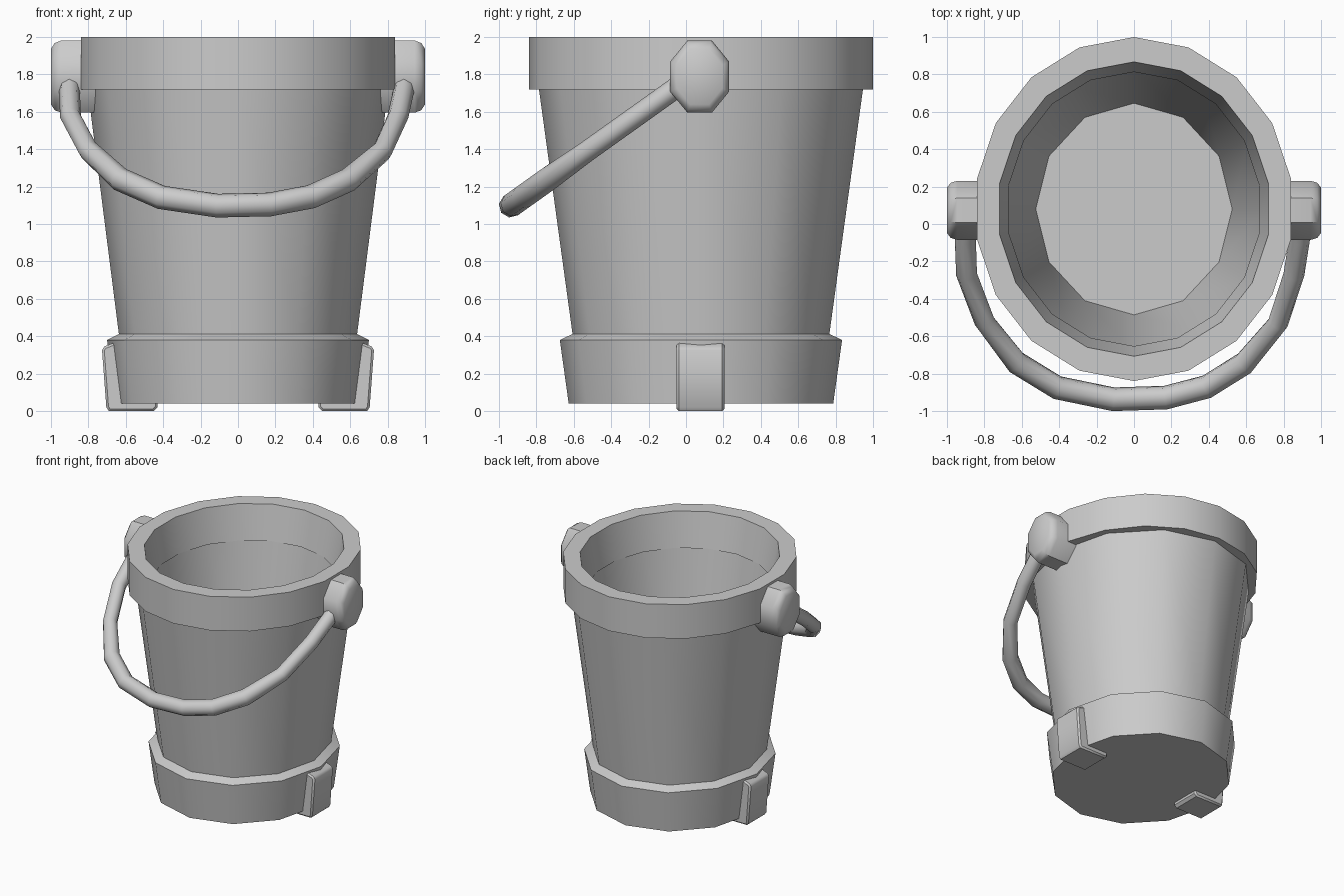
import bpy, bmesh
from math import sin, cos, pi, radians

if "Cube" in bpy.data.objects:
    bpy.data.objects.remove(bpy.data.objects["Cube"])

CY = 0.08          # bucket axis in y
OVAL = 1.078       # y radius / x radius


def finish(bm, name, angle=35):
    bmesh.ops.recalc_face_normals(bm, faces=bm.faces)
    me = bpy.data.meshes.new(name)
    bm.to_mesh(me)
    bm.free()
    ob = bpy.data.objects.new(name, me)
    bpy.context.collection.objects.link(ob)
    bpy.ops.object.select_all(action='DESELECT')
    ob.select_set(True)
    bpy.context.view_layer.objects.active = ob
    bpy.ops.object.shade_smooth_by_angle(angle=radians(angle))
    return ob


def skin(bm, rings, loop=False):
    """Join rings of points with quads; cap the ends unless looped."""
    vs = [[bm.verts.new(p) for p in r] for r in rings]
    n = len(vs[0])
    pairs = list(zip(vs, vs[1:])) + ([(vs[-1], vs[0])] if loop else [])
    for a, b in pairs:
        for i in range(n):
            j = (i + 1) % n
            bm.faces.new((a[i], a[j], b[j], b[i]))
    if not loop:
        bm.faces.new(vs[0])
        bm.faces.new(vs[-1])


def lathe(name, profile, n, loop=False):
    bm = bmesh.new()
    skin(bm, [[(r * sin(2 * pi * i / n), CY + OVAL * r * cos(2 * pi * i / n), z)
               for i in range(n)] for r, z in profile], loop)
    return finish(bm, name)


# Bucket wall with base band and inner floor
lathe("bucket_body", [(.656, .04), (.70, .38), (.637, .412), (.806, 1.74),
                      (.705, 1.74), (.525, .42)], 12)

# Thick rim ring
lathe("rim", [(.853, 1.72), (.853, 2.0), (.73, 2.0), (.68, 1.72)], 18, True)

for side, tag in ((-1, "left"), (1, "right")):
    # Octagonal handle knob, tapered at its outer end
    bm = bmesh.new()
    rings = []
    for x, s in ((.75, 1), (.945, 1), (.98, .93), (1.0, .77)):
        k = s / cos(pi / 8)
        rings.append([(side * x, .073 + .158 * k * cos(pi / 8 + i * pi / 4),
                       1.788 + .193 * k * sin(pi / 8 + i * pi / 4)) for i in range(8)])
    skin(bm, rings)
    finish(bm, "knob_" + tag, 40)

    # L-shaped foot clip wrapped under the base band
    prof = [(.43, .02), (.45, 0), (.69, 0), (.704, .02), (.727, .325),
            (.715, .345), (.65, .37), (.61, .06), (.43, .06)]
    bm = bmesh.new()
    skin(bm, [[(side * x, y, z) for x, z in prof] for y in (-.05, .205)])
    ends = [e for e in bm.edges if len({round(v.co.y, 3) for v in e.verts}) == 1]
    bmesh.ops.bevel(bm, geom=ends, offset=.012, segments=1, affect='EDGES')
    finish(bm, "foot_" + tag, 40)

# Carry handle: a tube lying in a tilted plane
path = [(-.895, .05), (-.902, -.08), (-.895, -.27), (-.80, -.52), (-.63, -.74),
        (-.41, -.875), (-.11, -.937), (.17, -.928), (.39, -.87), (.59, -.745),
        (.77, -.53), (.855, -.27), (.885, -.08), (.885, .05)]
cu = bpy.data.curves.new("handle", 'CURVE')
cu.dimensions = '3D'
cu.bevel_depth = .064
cu.bevel_resolution = 2
cu.use_fill_caps = True
sp = cu.splines.new('POLY')
sp.points.add(len(path) - 1)
for p, (x, y) in zip(sp.points, path):
    p.co = (x, y, 1.098 + (y + .937) * .713, 1)
    p.radius = 1 if abs(x) < .7 else .88
handle = bpy.data.objects.new("handle", cu)
bpy.context.collection.objects.link(handle)
bpy.ops.object.select_all(action='DESELECT')
handle.select_set(True)
bpy.context.view_layer.objects.active = handle
bpy.ops.object.convert(target='MESH')
bpy.ops.object.shade_smooth_by_angle(angle=radians(50))
